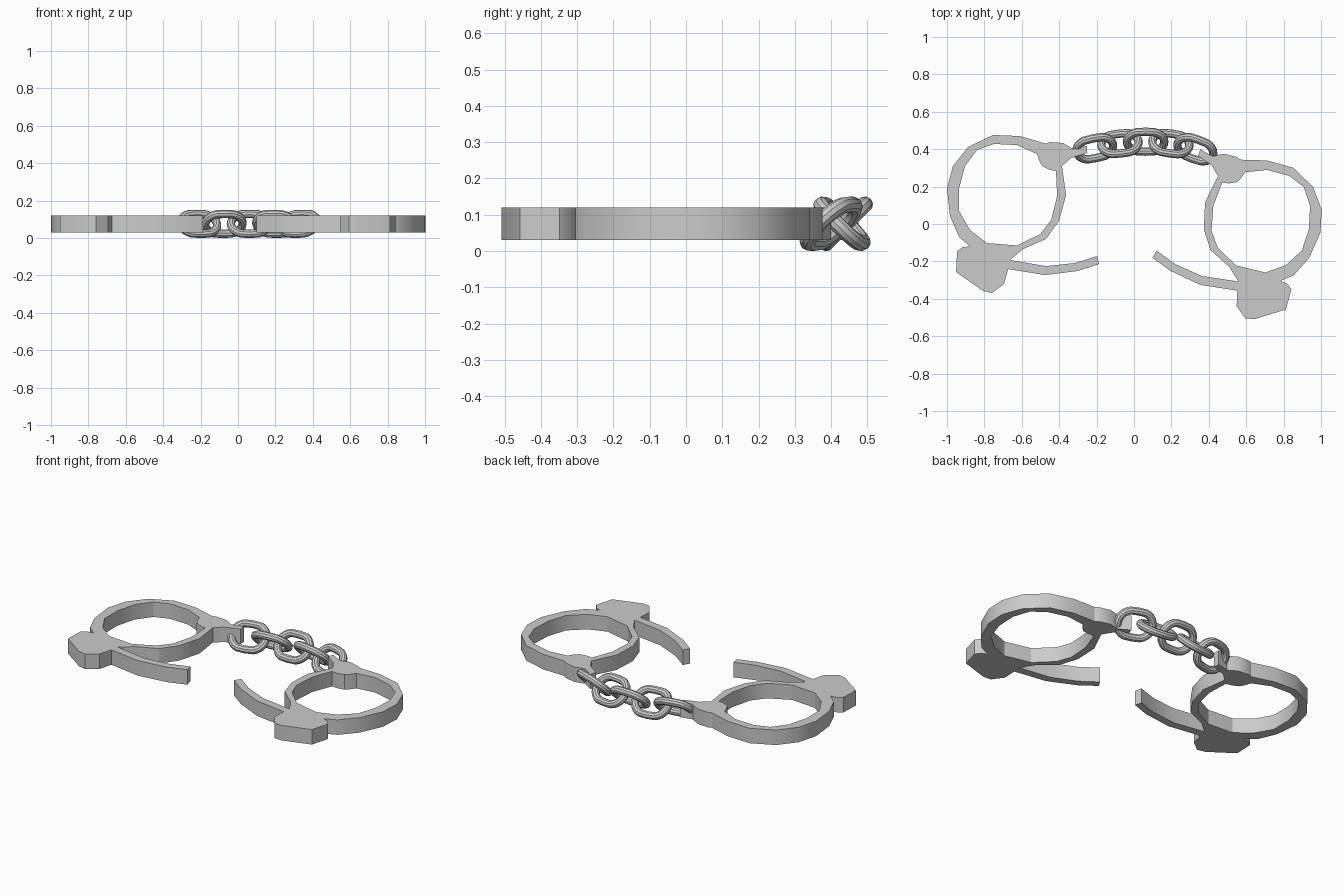
import bpy, math
from mathutils import Matrix, Vector

if "Cube" in bpy.data.objects:
    bpy.data.objects.remove(bpy.data.objects["Cube"])

# Flat outline of one cuff: chain tab, ring, lock body, open arm (cuff-local)
OUTLINE = [(.417, .262), (.342, .246), (.289, .278), (.219, .283), (.195, .275), (.059, .315),
           (-.086, .321), (-.219, .257), (-.3, .155), (-.332, .037), (-.316, -.112),
           (-.267, -.225), (-.209, -.275), (-.246, -.278), (-.278, -.30), (-.283, -.412),
           (-.139, -.513), (-.091, -.524), (-.027, -.476), (-.005, -.396), (.193, -.428),
           (.369, -.406), (.481, -.369), (.471, -.326), (.353, -.364), (.198, -.38),
           (.005, -.348), (.075, -.289), (.198, -.235), (.267, -.139), (.305, 0),
           (.283, .155), (.332, .198), (.417, .225)]
# Wrist opening, with the hinge knuckle bulging in at the upper right
HOLE = [(-.08, .273), (.043, .267), (.15, .219), (.16, .187), (.176, .155), (.215, .135),
        (.251, .128), (.257, -.005), (.225, -.134), (.166, -.209), (.043, -.27),
        (-.118, -.257), (-.209, -.187), (-.267, -.086), (-.267, .037), (-.235, .155),
        (-.171, .241)]


def smooth(obj):
    bpy.ops.object.select_all(action='DESELECT')
    obj.select_set(True)
    bpy.context.view_layer.objects.active = obj
    bpy.ops.object.shade_smooth_by_angle(angle=math.radians(30))


def make_cuff(name, center, mirror, angle):
    """Extruded plate with a hole, optionally mirrored in x and turned."""
    curve = bpy.data.curves.new(name, 'CURVE')
    curve.dimensions = '2D'
    curve.fill_mode = 'BOTH'
    curve.extrude = 0.045
    rot = Matrix.Rotation(math.radians(angle), 3, 'Z')
    for pts in (OUTLINE, HOLE):
        spline = curve.splines.new('POLY')
        spline.points.add(len(pts) - 1)
        spline.use_cyclic_u = True
        for p, (x, y) in zip(spline.points, pts):
            v = rot @ Vector((-x if mirror else x, y, 0)) + Vector((*center, 0))
            p.co = (v.x, v.y, 0, 1)
    obj = bpy.data.objects.new(name, curve)
    obj.location.z = 0.075
    bpy.context.collection.objects.link(obj)
    bpy.ops.object.select_all(action='DESELECT')
    obj.select_set(True)
    bpy.context.view_layer.objects.active = obj
    bpy.ops.object.convert(target='MESH')
    smooth(bpy.context.view_layer.objects.active)


make_cuff("left_cuff", (-.668, .155), False, 0)
make_cuff("right_cuff", (.670, .022), True, -18)

# Chain: five oval links leaning 45 degrees alternately backward and forward
LINKS = [(-.21, .405, 12), (-.075, .43, 6), (.062, .44, 0), (.197, .43, -8), (.328, .40, -20)]
for i, (x, y, turn) in enumerate(LINKS):
    bpy.ops.mesh.primitive_torus_add(major_segments=24, minor_segments=10,
                                     major_radius=.075, minor_radius=.0225)
    link = bpy.context.object
    link.name = f"chain_link_{i + 1}"
    for v in link.data.vertices:
        if abs(v.co.x) > 1e-4:
            v.co.x += math.copysign(.025, v.co.x)
    tilt = math.radians(45 if i % 2 == 0 else -45)
    link.rotation_euler = (tilt, 0, math.radians(turn))
    link.location = (x, y, .075)
    smooth(link)
